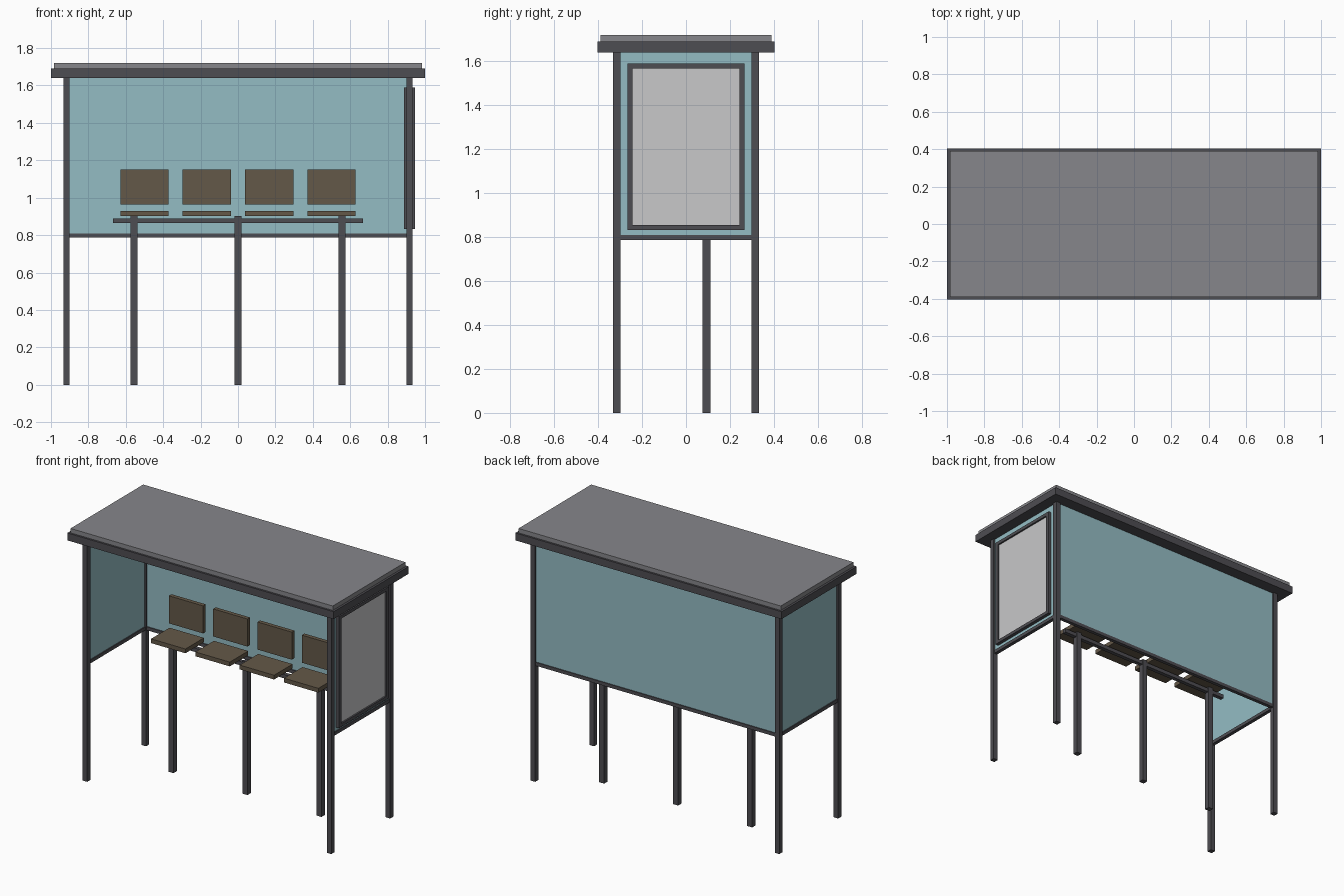
import bpy

cube = bpy.data.objects.get("Cube")
if cube:
    bpy.data.objects.remove(cube, do_unlink=True)


def material(name, color):
    m = bpy.data.materials.new(name)
    m.use_nodes = True
    m.diffuse_color = (*color, 1)
    m.node_tree.nodes["Principled BSDF"].inputs["Base Color"].default_value = (*color, 1)
    return m


METAL = material("dark metal", (0.076, 0.074, 0.084))
ROOF = material("roof grey", (0.24, 0.24, 0.256))
GLASS = material("blue glass", (0.296, 0.503, 0.552))
WOOD = material("brown wood", (0.127, 0.098, 0.065))
PAPER = material("pale panel", (0.578, 0.578, 0.585))


def box(name, mat, xs, ys, zs):
    """Box from its (min, max) range on each axis."""
    x, y, z = xs, ys, zs
    verts = [(a, b, c) for a in x for b in y for c in z]
    faces = [(0, 1, 3, 2), (4, 6, 7, 5), (0, 4, 5, 1),
             (2, 3, 7, 6), (0, 2, 6, 4), (1, 5, 7, 3)]
    mesh = bpy.data.meshes.new(name)
    mesh.from_pydata(verts, [], faces)
    mesh.materials.append(mat)
    obj = bpy.data.objects.new(name, mesh)
    bpy.context.collection.objects.link(obj)
    return obj


def span(center, width):
    return (center - width / 2, center + width / 2)


POST_X, POST_Y, POST_W = 0.917, 0.316, 0.034
EAVE, SILL, SILL_TOP = 1.64, 0.787, 0.81
IN_X, IN_Y = POST_X - POST_W / 2, POST_Y - POST_W / 2

# Roof: dark fascia slab with a slightly smaller cap
box("roof_fascia", METAL, (-1, 1), (-0.403, 0.403), (EAVE, 1.69))
box("roof_cap", ROOF, (-0.985, 0.985), (-0.39, 0.39), (1.69, 1.72))

# Corner posts, side glass and side rails
for side, sx in (("right", 1), ("left", -1)):
    # the model's left is +x
    label = "left" if sx > 0 else "right"
    for end, sy in (("front", -1), ("back", 1)):
        box(f"{end}_{label}_post", METAL, span(sx * POST_X, POST_W),
            span(sy * POST_Y, POST_W), (0, EAVE))
    box(f"{label}_glass", GLASS, span(sx * POST_X, 0.012), (-IN_Y, IN_Y), (SILL_TOP, EAVE))
    box(f"{label}_rail", METAL, span(sx * POST_X, 0.024), (-IN_Y, IN_Y), (SILL, SILL_TOP))

# Back wall
box("back_glass", GLASS, (-IN_X, IN_X), span(POST_Y, 0.012), (SILL_TOP, EAVE))
box("back_rail", METAL, (-IN_X, IN_X), span(POST_Y, 0.024), (SILL, SILL_TOP))

# Display case around the left glass
case_x = span(POST_X, 0.058)
outer_y, inner_y = 0.267, 0.243
low, high, bar = 0.833, 1.59, 0.022
box("case_bottom", METAL, case_x, (-outer_y, outer_y), (low, low + bar))
box("case_top", METAL, case_x, (-outer_y, outer_y), (high - bar, high))
box("case_front", METAL, case_x, (-outer_y, -inner_y), (low + bar, high - bar))
box("case_back", METAL, case_x, (inner_y, outer_y), (low + bar, high - bar))
box("case_panel", PAPER, span(POST_X, 0.036), (-inner_y, inner_y), (low + bar, high - bar))

# Bench legs and beam
for i in (-1, 0, 1):
    box(f"bench_leg_{i + 2}", METAL, span(i * 0.556, 0.037), span(0.093, 0.036), (0, 0.901))
box("bench_beam", METAL, (-0.667, 0.667), span(0.093, 0.027), (0.864, 0.89))

# Four seats with upright backrests
for i in range(4):
    xs = span((i - 1.5) * 0.333, 0.258)
    box(f"seat_{i + 1}", WOOD, xs, (-0.035, 0.163), (0.901, 0.93))
    box(f"backrest_{i + 1}", WOOD, xs, (0.155, 0.183), (0.963, 1.15))
